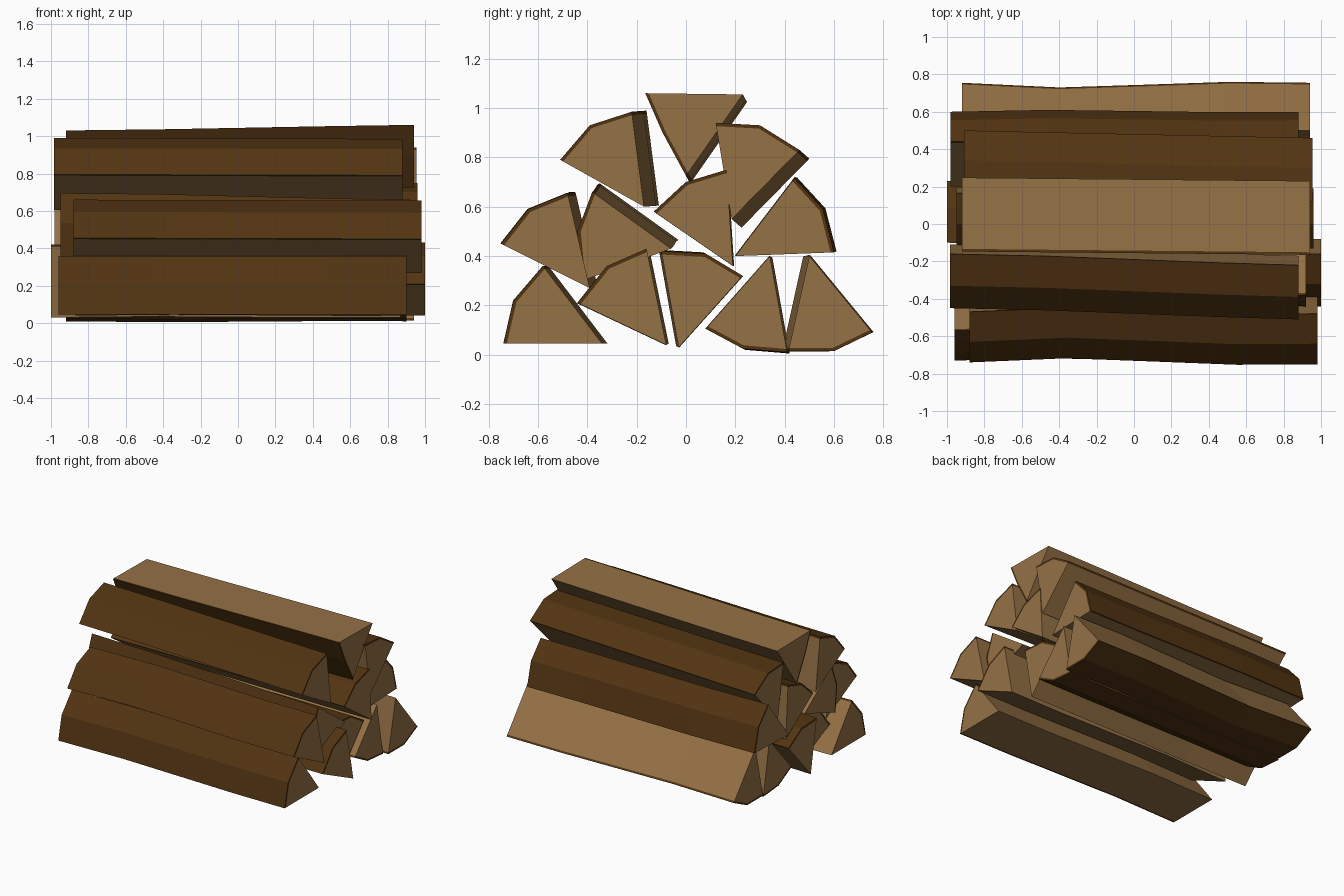
import bpy, bmesh
from mathutils import Vector

if "Cube" in bpy.data.objects:
    bpy.data.objects.remove(bpy.data.objects["Cube"])


def material(name, color):
    m = bpy.data.materials.new(name)
    m.diffuse_color = (*color, 1)
    m.use_nodes = True
    m.node_tree.nodes["Principled BSDF"].inputs["Base Color"].default_value = m.diffuse_color
    return m


WOOD = material("split_wood", (0.30, 0.165, 0.06))
BARK = material("bark", (0.085, 0.034, 0.006))


# One split log: a wedge cross-section (apex + three bark points) swept along x,
# with a thin bark layer, a drift towards the left end and a slight bend.
def split_log(name, x0, x1, apex, arc, drift, bend):
    apex = Vector(apex)
    outer = [Vector(p) for p in arc]
    inner = [apex.lerp(p, 0.965) for p in outer]
    profile = [apex, inner[0], *outer, inner[2], inner[1]]
    bm = bmesh.new()
    rings = []
    for t, w in ((0, 0), (0.28, 1), (0.53, 0.4), (0.77, -0.2), (1, 0)):
        off = Vector(drift) * (1 - t) + Vector(bend) * w
        rings.append([bm.verts.new((x0 + (x1 - x0) * t, *(p + off))) for p in profile])
    # sides: split faces use wood, rim and outside use bark
    for a, b in zip(rings, rings[1:]):
        for i in range(6):
            j = (i + 1) % 6
            f = bm.faces.new((a[i], a[j], b[j], b[i]))
            f.material_index = int(1 <= i <= 4)
    # ends: wooden core and bark band
    for r in (rings[0], rings[-1]):
        bm.faces.new((r[0], r[1], r[6], r[5]))
        for q in ((1, 2, 3, 6), (6, 3, 4, 5)):
            bm.faces.new([r[k] for k in q]).material_index = 1
    bmesh.ops.delete(bm, geom=[v for v in bm.verts if not v.link_faces], context='VERTS')
    bmesh.ops.recalc_face_normals(bm, faces=bm.faces)
    me = bpy.data.meshes.new(name)
    bm.to_mesh(me)
    bm.free()
    me.materials.append(WOOD)
    me.materials.append(BARK)
    bpy.context.collection.objects.link(bpy.data.objects.new(name, me))


# Bottom row
split_log("log_bottom_front", -0.96, 0.90, (-0.34, 0.045),
          [(-0.74, 0.045), (-0.70, 0.22), (-0.58, 0.36)], (0.01, 0), (0.015, 0))
split_log("log_bottom_front_inner", -0.87, 1.0, (-0.08, 0.04),
          [(-0.44, 0.21), (-0.32, 0.36), (-0.16, 0.43)], (0, 0), (0.01, 0.005))
split_log("log_bottom_middle", -1.0, 0.87, (-0.03, 0.03),
          [(-0.10, 0.42), (0.08, 0.41), (0.23, 0.32)], (0, 0), (-0.01, 0.005))
split_log("log_bottom_back_inner", -0.92, 0.90, (0.34, 0.40),
          [(0.08, 0.105), (0.23, 0.025), (0.41, 0.01)], (0, 0), (0.01, -0.005))
split_log("log_bottom_back", -0.92, 0.94, (0.50, 0.40),
          [(0.415, 0.015), (0.60, 0.015), (0.755, 0.09)], (0, 0.005), (-0.025, -0.005))

# Middle row
split_log("log_middle_front", -0.88, 0.98, (-0.39, 0.27),
          [(-0.75, 0.45), (-0.64, 0.59), (-0.48, 0.655)], (0.01, 0.005), (0.025, 0))
split_log("log_middle_front_inner", -0.95, 0.92, (-0.06, 0.43),
          [(-0.38, 0.66), (-0.44, 0.50), (-0.42, 0.30)], (0.03, 0.035), (0, 0.005))
split_log("log_middle_centre", -0.95, 0.96, (0.19, 0.36),
          [(-0.13, 0.58), (0.0, 0.70), (0.165, 0.75)], (0, 0), (0.005, 0))
split_log("log_middle_back", -0.98, 0.88, (0.20, 0.40),
          [(0.44, 0.715), (0.555, 0.59), (0.60, 0.415)], (0, 0.005), (0.01, 0))

# Upper row
split_log("log_upper_front", -0.985, 0.88, (-0.17, 0.60),
          [(-0.51, 0.79), (-0.39, 0.93), (-0.22, 0.985)], (0.06, 0.005), (0.005, 0))
split_log("log_upper_back", -0.91, 0.955, (0.185, 0.55),
          [(0.12, 0.94), (0.30, 0.93), (0.46, 0.83)], (0.04, -0.035), (0, 0))
split_log("log_top", -0.92, 0.94, (0.23, 1.055),
          [(-0.165, 1.06), (-0.095, 0.90), (0.0, 0.725)], (0.018, -0.03), (0, -0.002))
